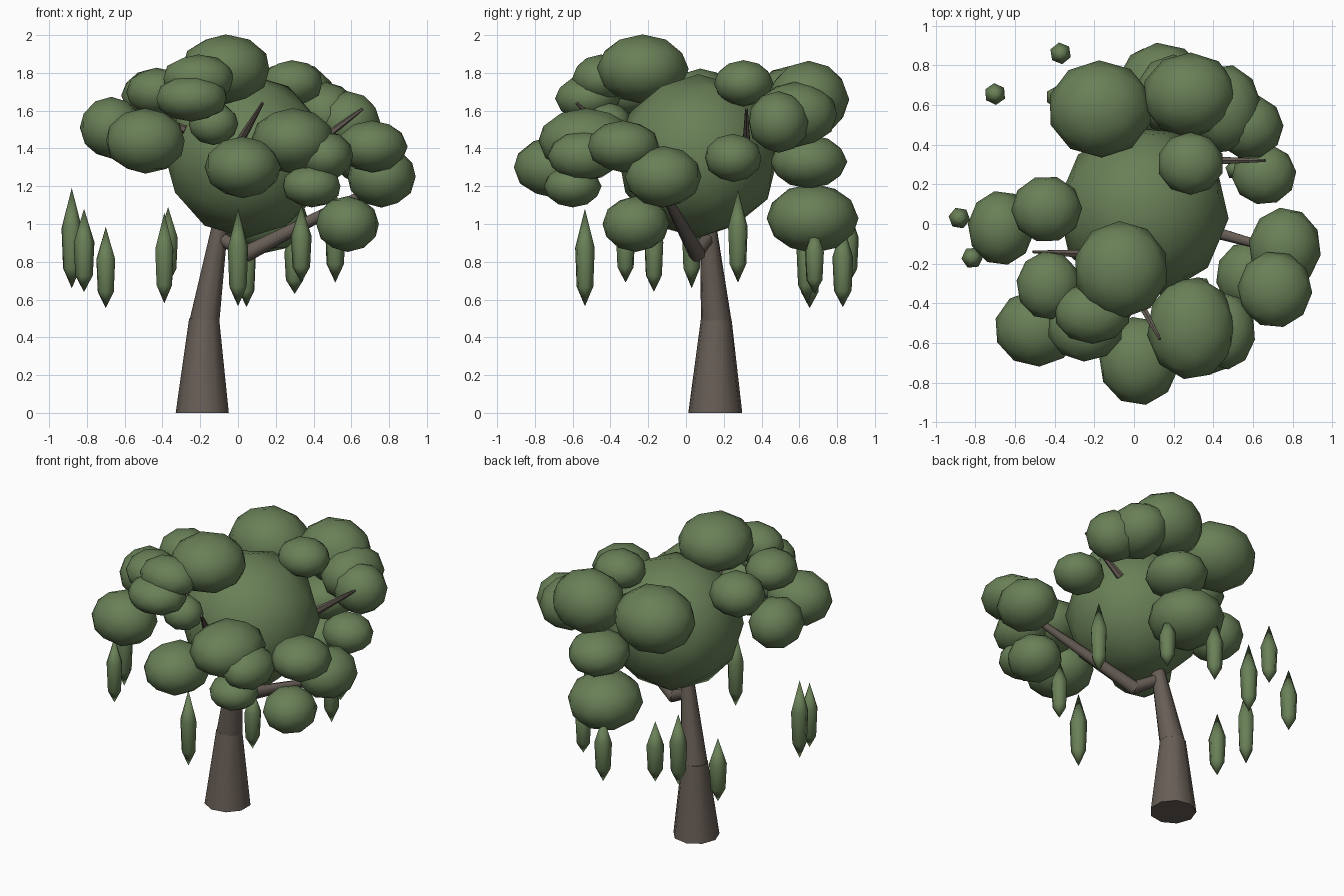
import bpy, bmesh, math, random
from mathutils import Vector, Matrix

if "Cube" in bpy.data.objects:
    bpy.data.objects.remove(bpy.data.objects["Cube"])

random.seed(4)


def material(name, rgb):
    m = bpy.data.materials.new(name)
    m.diffuse_color = (*rgb, 1)
    m.use_nodes = True
    m.node_tree.nodes["Principled BSDF"].inputs["Base Color"].default_value = m.diffuse_color
    return m


GREEN = material("leaf_green", (0.14, 0.215, 0.095))
BROWN = material("bark_brown", (0.135, 0.11, 0.092))


def finish(bm, name, mat, angle=None):
    me = bpy.data.meshes.new(name)
    bmesh.ops.recalc_face_normals(bm, faces=bm.faces)
    bm.to_mesh(me)
    bm.free()
    me.materials.append(mat)
    ob = bpy.data.objects.new(name, me)
    bpy.context.collection.objects.link(ob)
    bpy.ops.object.select_all(action='DESELECT')
    ob.select_set(True)
    bpy.context.view_layer.objects.active = ob
    if angle:
        bpy.ops.object.shade_smooth_by_angle(angle=math.radians(angle))
    else:
        bpy.ops.object.shade_smooth()
    return ob


def blob(name, c, r):
    """Low-poly ellipsoid of foliage, turned at random about z."""
    bm = bmesh.new()
    bmesh.ops.create_icosphere(bm, subdivisions=2, radius=1.02)
    turn = Matrix.Rotation(random.uniform(0, 6.28), 4, 'Z')
    bmesh.ops.transform(bm, matrix=Matrix.Translation(c) @ Matrix.Diagonal((*r, 1)) @ turn,
                        verts=bm.verts)
    return finish(bm, name, GREEN)


def limb(name, a, b, ra, rb, sides=8, upright=False):
    """Tapered limb from a to b; upright limbs keep level ends."""
    a, b = Vector(a), Vector(b)
    rot = Matrix.Identity(3) if upright else (b - a).to_track_quat('Z', 'Y').to_matrix()
    bm = bmesh.new()
    rings = []
    for c, r in ((a, ra), (b, rb)):
        rings.append([bm.verts.new(c + rot @ Vector((r * math.cos(t), r * math.sin(t), 0)))
                      for t in (math.tau * (i + 0.5) / sides for i in range(sides))])
    for i in range(sides):
        j = (i + 1) % sides
        bm.faces.new((rings[0][i], rings[0][j], rings[1][j], rings[1][i]))
    bm.faces.new(rings[0][::-1])
    bm.faces.new(rings[1])
    return finish(bm, name, BROWN, 50)


def hanging_leaf(name, x, y, z0, z1, r=0.055):
    """Six-sided spindle with pointed ends."""
    bm = bmesh.new()
    h = z1 - z0
    top, bottom = bm.verts.new((x, y, z1)), bm.verts.new((x, y, z0))
    phase = random.uniform(0, 1)
    rings = [[bm.verts.new((x + q * math.cos(phase + i * math.tau / 6),
                            y + q * math.sin(phase + i * math.tau / 6), z0 + f * h))
              for i in range(6)] for f, q in ((0.2, r * 0.85), (0.6, r))]
    for i in range(6):
        j = (i + 1) % 6
        bm.faces.new((bottom, rings[0][j], rings[0][i]))
        bm.faces.new((rings[0][i], rings[0][j], rings[1][j], rings[1][i]))
        bm.faces.new((rings[1][i], rings[1][j], top))
    return finish(bm, name, GREEN, 60)


# Trunk in two tapered sections
limb("trunk_lower", (-0.185, 0.155, 0), (-0.177, 0.16, 0.5), 0.145, 0.082, 9, True)
limb("trunk_upper", (-0.175, 0.16, 0.49), (-0.09, 0.115, 1.02), 0.082, 0.042, 9, True)

# Branches and twigs
limb("branch_fork", (-0.1, 0.12, 0.93), (0.06, 0.05, 0.84), 0.035, 0.04)
limb("branch_right", (0.04, 0.06, 0.84), (0.72, -0.13, 1.19), 0.045, 0.02)
limb("twig_front", (0.0, -0.34, 1.42), (0.13, -0.58, 1.64), 0.025, 0.008, 6)
limb("twig_back", (0.38, 0.32, 1.40), (0.66, 0.32, 1.61), 0.025, 0.008, 6)
limb("twig_left", (-0.28, -0.15, 1.5), (-0.51, -0.14, 1.6), 0.022, 0.008, 6)

# Large crown core
blob("crown_core", (0.045, 0.065, 1.36), (0.425, 0.425, 0.425))

# Leaf clumps: centre x, y, z and radius x, y, z, by side of the crown
CLUMPS = {
    "back": [(-0.17, 0.58, 1.63, 0.26, 0.24, 0.21), (0.28, 0.65, 1.66, 0.235, 0.21, 0.2),
             (0.58, 0.49, 1.54, 0.17, 0.16, 0.16), (0.46, 0.58, 1.58, 0.18, 0.22, 0.17),
             (0.2, 0.65, 1.33, 0.19, 0.2, 0.14), (0.14, 0.67, 1.03, 0.23, 0.24, 0.18)],
    "right": [(0.285, 0.305, 1.745, 0.165, 0.155, 0.12), (0.655, 0.25, 1.35, 0.16, 0.15, 0.125),
              (0.76, -0.12, 1.25, 0.18, 0.2, 0.16), (0.71, -0.33, 1.41, 0.185, 0.19, 0.135),
              (0.58, -0.265, 1.0, 0.165, 0.175, 0.145)],
    "front": [(0.29, -0.525, 1.44, 0.22, 0.255, 0.17), (0.39, -0.6, 1.2, 0.155, 0.15, 0.11),
              (0.46, -0.54, 1.36, 0.15, 0.19, 0.13), (0.025, -0.69, 1.3, 0.2, 0.22, 0.16),
              (-0.13, -0.41, 1.53, 0.13, 0.12, 0.11)],
    "top": [(-0.065, -0.23, 1.82, 0.235, 0.24, 0.18), (-0.21, -0.45, 1.77, 0.19, 0.15, 0.125),
            (-0.245, -0.52, 1.665, 0.19, 0.17, 0.12)],
    "left": [(-0.49, -0.525, 1.44, 0.21, 0.19, 0.17), (-0.43, -0.31, 1.7, 0.16, 0.17, 0.125),
             (-0.67, -0.02, 1.51, 0.165, 0.185, 0.16), (-0.44, 0.075, 1.68, 0.175, 0.165, 0.14)],
}
for side, clumps in CLUMPS.items():
    for i, c in enumerate(clumps):
        blob(f"leaf_clump_{side}_{i + 1}", c[:3], c[3:])

# Hanging leaves: x, y, bottom, top
HANGING = [(-0.88, 0.03, 0.66, 1.19), (-0.815, -0.17, 0.64, 1.08), (-0.7, 0.655, 0.555, 0.985),
           (-0.37, 0.86, 0.68, 1.09), (-0.39, 0.64, 0.58, 1.06), (0.0, -0.535, 0.565, 1.08),
           (0.045, 0.83, 0.56, 1.0), (0.3, 0.68, 0.63, 1.0), (0.335, -0.32, 0.69, 1.1),
           (0.515, 0.275, 0.69, 1.18)]
for i, h in enumerate(HANGING):
    hanging_leaf(f"hanging_leaf_{i + 1}", *h)
